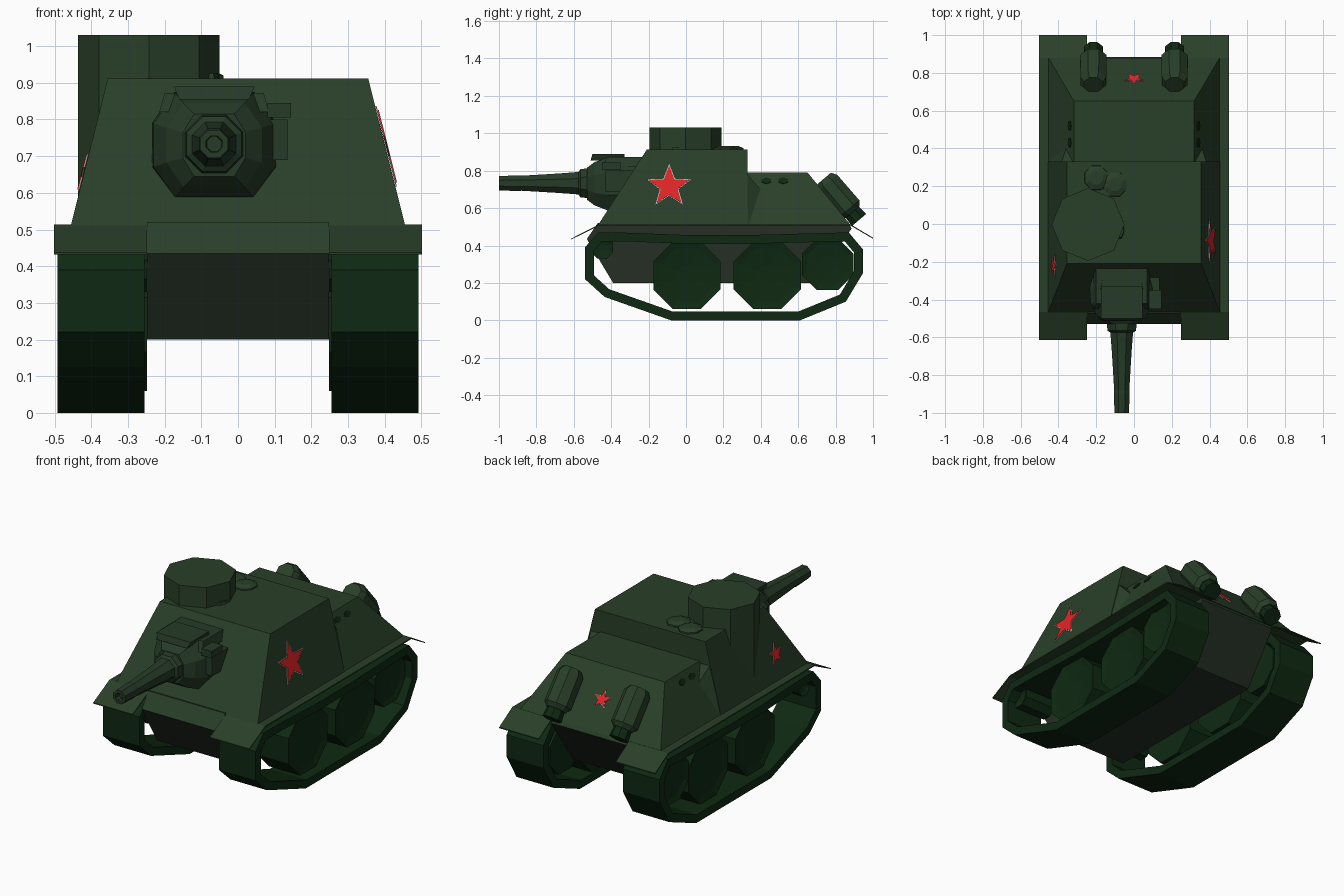
import bpy, bmesh, math
from mathutils import Vector, Matrix

if "Cube" in bpy.data.objects:
    bpy.data.objects.remove(bpy.data.objects["Cube"])

def mat(name, rgb):
    m = bpy.data.materials.new(name)
    m.diffuse_color = (*rgb, 1)
    m.use_nodes = True
    m.node_tree.nodes["Principled BSDF"].inputs["Base Color"].default_value = m.diffuse_color
    return m

GREEN = mat("hull green", (0.022, 0.050, 0.022))
GUN = mat("gun green", (0.019, 0.043, 0.020))
DARK = mat("track dark green", (0.0045, 0.022, 0.006))
BELLY = mat("belly grey green", (0.018, 0.028, 0.018))
RED = mat("star red", (0.75, 0.018, 0.02))
PALE = mat("star border grey", (0.45, 0.45, 0.42))

def finish(name, bm, *mats, matrix=None):
    bmesh.ops.recalc_face_normals(bm, faces=bm.faces)
    me = bpy.data.meshes.new(name)
    bm.normal_update()
    bm.to_mesh(me)
    bm.free()
    for m in mats:
        me.materials.append(m)
    ob = bpy.data.objects.new(name, me)
    if matrix:
        ob.matrix_world = matrix
    bpy.context.collection.objects.link(ob)
    return ob

def hull(name, pts, m):
    """Convex solid around a few corner points."""
    bm = bmesh.new()
    for p in pts:
        bm.verts.new(p)
    bmesh.ops.convex_hull(bm, input=bm.verts)
    bmesh.ops.dissolve_limit(bm, angle_limit=0.01, verts=bm.verts, edges=bm.edges)
    return finish(name, bm, m)

def frustum(name, low, high, m):
    """Solid between two rectangles (x0, x1, y0, y1, z)."""
    return hull(name, [(x, y, r[4]) for r in (low, high) for x in r[:2] for y in r[2:4]], m)

def prism(name, yz, x0, x1, *mats):
    """Side profile extruded across x."""
    bm = bmesh.new()
    a, b = ([bm.verts.new((x, y, z)) for y, z in yz] for x in (x0, x1))
    n = len(yz)
    bm.faces.new(a)
    bm.faces.new(b)
    for i in range(n):
        j = (i + 1) % n
        bm.faces.new((a[i], a[j], b[j], b[i]))
    return finish(name, bm, *mats)

def loft(name, origin, axis, rings, m, sides=8, half=True, power=1):
    """Faceted body from rings (distance, half width, half height) along an axis."""
    bm = bmesh.new()
    loops = []
    k = 1 / math.cos(math.pi / sides) if half else 1
    for d, rx, ry in rings:
        loop = []
        for i in range(sides):
            a = 2 * math.pi * (i + 0.5 * half) / sides
            c, s = math.cos(a), math.sin(a)
            x = math.copysign(min(1, abs(c) * k) ** power, c)
            loop.append(bm.verts.new((rx * x, ry * s * k, d)))
        loops.append(loop)
    for a, b in zip(loops, loops[1:]):
        for i in range(sides):
            j = (i + 1) % sides
            bm.faces.new((a[i], a[j], b[j], b[i]))
    bm.faces.new(loops[0])
    bm.faces.new(loops[-1])
    q = Vector(axis).to_track_quat('Z', 'Y') if abs(axis[2]) < 0.99 else Matrix.Identity(3).to_quaternion()
    return finish(name, bm, m, matrix=Matrix.Translation(origin) @ q.to_matrix().to_4x4())

def star(name, centre, normal, up, radius):
    """Thin red star plate with a pale border plate behind it."""
    n, u = Vector(normal).normalized(), Vector(up).normalized()
    r = u.cross(n)
    for part, rad, lift, m in (("border", radius, 0.004, PALE), ("plate", radius * 0.9, 0.007, RED)):
        bm = bmesh.new()
        c = Vector(centre) + n * lift
        mid = bm.verts.new(c)
        ring = []
        for i in range(10):
            a = math.pi * i / 5
            k = rad * (1 if i % 2 == 0 else 0.42)
            ring.append(bm.verts.new(c + r * (k * math.sin(a)) + u * (k * math.cos(a))))
        for i in range(10):
            f = bm.faces.new((mid, ring[(i + 1) % 10], ring[i]))
        base = [f for f in bm.faces]
        ext = bmesh.ops.extrude_face_region(bm, geom=base, use_keep_orig=True)
        bmesh.ops.translate(bm, vec=-n * 0.003, verts=[g for g in ext["geom"] if isinstance(g, bmesh.types.BMVert)])
        finish(f"{name}_{part}", bm, m)

def inset(loop, t):
    """Offset a closed side outline inwards by t."""
    pts = [Vector(p) for p in loop]
    out = []
    for i, p in enumerate(pts):
        e1, e2 = (p - pts[i - 1]).normalized(), (pts[(i + 1) % len(pts)] - p).normalized()
        n1, n2 = Vector((e1.y, -e1.x)), Vector((e2.y, -e2.x))
        out.append(p + (n1 + n2) * (t / (1 + n1.dot(n2))))
    return out

# Hull: lower tub, fighting compartment, engine deck
tub = prism("lower_hull", [(-0.53, 0.435), (-0.472, 0.52), (0.87, 0.52), (0.885, 0.49), (0.68, 0.2), (-0.39, 0.2)],
            -0.248, 0.248, BELLY, GREEN)
for p in tub.data.polygons:
    p.material_index = int(abs(p.normal.y) > 0.3 and p.normal.z > 0)
frustum("fighting_compartment", (-0.456, 0.456, -0.47, 0.33, 0.51), (-0.355, 0.355, -0.21, 0.33, 0.912), GREEN)
frustum("engine_deck", (-0.453, 0.453, 0.30, 0.88, 0.51), (-0.318, 0.318, 0.30, 0.65, 0.79), GREEN)

for s, side in ((-1, "left"), (1, "right")):
    # Corner fillet between compartment and deck
    hull(f"{side}_corner_fillet", [(s * 0.386, 0.32, 0.79), (s * 0.455, 0.32, 0.51), (s * 0.31, 0.32, 0.79),
                                   (s * 0.36, 0.40, 0.70), (s * 0.452, 0.335, 0.51)], GREEN)
    # Fender with sloping ends
    prism(f"{side}_fender", [(-0.614, 0.437), (-0.465, 0.513), (0.88, 0.513), (1.0, 0.442),
                             (1.0, 0.436), (0.88, 0.506), (-0.465, 0.506), (-0.614, 0.432)],
          s * 0.248, s * 0.502, GREEN)
    # Track band
    outer = [(-0.54, 0.39), (-0.47, 0.47), (-0.3, 0.468), (0.03, 0.455), (0.3, 0.455), (0.87, 0.47),
             (0.945, 0.38), (0.945, 0.25), (0.855, 0.10), (0.61, 0), (-0.08, 0), (-0.435, 0.125), (-0.54, 0.22)]
    inner = inset(outer, 0.047)
    bm = bmesh.new()
    rings = [[bm.verts.new((s * x, p[0], p[1])) for p in loop]
             for loop, x in ((outer, 0.492), (inner, 0.492), (inner, 0.255), (outer, 0.255))]
    for k in range(4):
        a, b = rings[k], rings[(k + 1) % 4]
        for i in range(len(a)):
            bm.faces.new((a[i - 1], a[i], b[i], b[i - 1]))
    finish(f"{side}_track", bm, DARK)
    # Road wheels
    for i, (y, z, r) in enumerate(((0.005, 0.24, 0.18), (0.435, 0.24, 0.18), (0.757, 0.30, 0.138), (-0.45, 0.39, 0.06))):
        loft(f"{side}_wheel_{i + 1}", (s * 0.248, y, z), (s, 0, 0),
             [(0, r, r), (0.2, r, r), (0.19, r * 0.8, r * 0.8), (0.18, r * 0.3, r * 0.3)], DARK)
    # Fuel drum on the rear slope
    d = (0, 0.648, -0.762)
    loft(f"{side}_fuel_drum", (s * 0.215, 0.737, 0.757), d,
         [(0, 0.05, 0.05), (0.03, 0.068, 0.068), (0.21, 0.07, 0.07), (0.235, 0.05, 0.05)], GREEN)
    loft(f"{side}_drum_cap", (s * 0.215, 0.737, 0.757), d, [(0.22, 0.045, 0.045), (0.29, 0.05, 0.05)], DARK)
    # Deck side vents
    for y in (0.43, 0.52):
        loft(f"{side}_side_vent", (s * 0.338, y, 0.745), (s * 0.9, 0, 0.43),
             [(-0.02, 0.025, 0.016), (0.006, 0.025, 0.016)], DARK, sides=6)

# Commander's cupola and roof vents
loft("cupola", (-0.243, -0.003, 0), (0, 0, 1), [(0.53, 0.193, 0.193), (1.03, 0.193, 0.193)], GREEN, half=False)
for x, y in ((-0.2, 0.245), (-0.1, 0.21)):
    loft("roof_vent", (x, y, 0), (0, 0, 1), [(0.90, 0.062, 0.065), (0.92, 0.06, 0.063), (0.932, 0.035, 0.035)], GREEN)
loft("periscope", (-0.075, -0.02, 0), (0, 0, 1), [(0.9, 0.025, 0.06), (0.927, 0.02, 0.05)], GUN)

# Gun mantlet, roof plate, sight and barrel
GX, GZ = -0.065, 0.73
loft("mantlet", (GX, 0, GZ), (0, -1, 0),
     [(0.2, 0.135, 0.135), (0.34, 0.17, 0.145), (0.42, 0.165, 0.142), (0.49, 0.13, 0.115),
      (0.53, 0.085, 0.085)], GUN, power=0.5)
frustum("mantlet_roof", (-0.215, 0.085, -0.45, -0.24, 0.82), (-0.2, 0.07, -0.42, -0.21, 0.872), GUN)
frustum("mantlet_brow", (-0.16, 0.03, -0.51, -0.33, 0.855), (-0.175, 0.045, -0.50, -0.33, 0.89), GUN)
frustum("mantlet_cheek", (0.06, 0.135, -0.43, -0.25, 0.69), (0.06, 0.135, -0.43, -0.25, 0.80), GUN)
frustum("gun_sight", (0.08, 0.145, -0.45, -0.35, 0.805), (0.08, 0.145, -0.45, -0.35, 0.845), GUN)
loft("gun_barrel", (GX, 0, GZ + 0.003), (0, -1, 0),
     [(0.5, 0.083, 0.083), (0.565, 0.075, 0.075), (0.575, 0.06, 0.06), (0.68, 0.052, 0.052), (0.88, 0.04, 0.04),
      (0.9, 0.042, 0.042), (1.0, 0.038, 0.038), (1.0, 0.022, 0.022), (0.97, 0.02, 0.02)], GUN)

# Painted stars as thin plates
def side_x(z):
    return 0.456 - (z - 0.51) * 0.101 / 0.402

star("right_star", (side_x(0.715), -0.09, 0.715), (0.402, 0, 0.101), (-0.101, 0, 0.402), 0.125)
star("left_star", (-side_x(0.65), -0.22, 0.65), (-0.402, 0, 0.101), (0.101, 0, 0.402), 0.06)
star("rear_star", (0, 0.767, 0.6475), (0, 0.28, 0.23), (0, -0.23, 0.28), 0.056)
